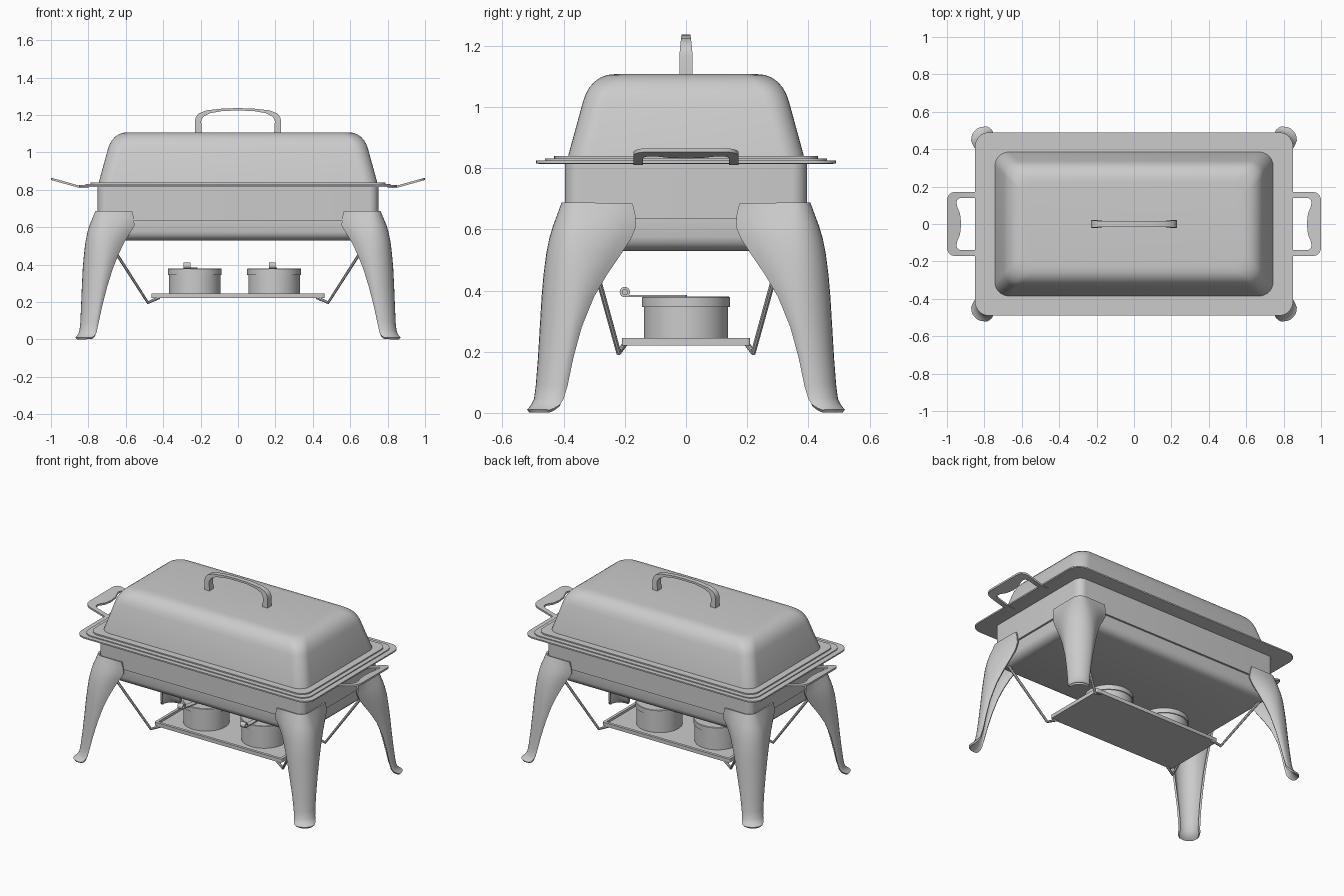
import bpy, bmesh, math
from mathutils import Vector

if "Cube" in bpy.data.objects:
    bpy.data.objects.remove(bpy.data.objects["Cube"])

steel = bpy.data.materials.new("brushed_steel")
steel.diffuse_color = (0.6, 0.6, 0.6, 1)
steel.use_nodes = True
steel.node_tree.nodes["Principled BSDF"].inputs["Base Color"].default_value = steel.diffuse_color


def finish(ob, angle=35):
    bpy.ops.object.select_all(action='DESELECT')
    ob.select_set(True)
    bpy.context.view_layer.objects.active = ob
    for m in list(ob.modifiers):
        bpy.ops.object.modifier_apply(modifier=m.name)
    if not ob.data.materials:
        ob.data.materials.append(steel)
    bpy.ops.object.shade_smooth_by_angle(angle=math.radians(angle))
    return ob


def loft(name, rings, closed=True, caps=(True, True), mirror=None, shell=0):
    """Skin a list of equally sized point rings."""
    bm = bmesh.new()
    vs = [[bm.verts.new(p) for p in r] for r in rings]
    n = len(rings[0])
    for a, b in zip(vs, vs[1:]):
        for i in range(n if closed else n - 1):
            j = (i + 1) % n
            bm.faces.new((a[i], a[j], b[j], b[i]))
    if caps[0]:
        bm.faces.new(vs[0][::-1])
    if caps[1]:
        bm.faces.new(vs[-1])
    bmesh.ops.recalc_face_normals(bm, faces=bm.faces)
    me = bpy.data.meshes.new(name)
    bm.to_mesh(me)
    bm.free()
    ob = bpy.data.objects.new(name, me)
    bpy.context.collection.objects.link(ob)
    if shell:
        s = ob.modifiers.new("shell", 'SOLIDIFY')
        s.thickness, s.offset = shell, 0
    if mirror:
        m = ob.modifiers.new("mirror", 'MIRROR')
        m.use_axis = mirror
        m.use_mirror_merge = False
    return finish(ob)


def rrect(hx, hy, r, z, seg=8):
    pts = []
    for k, (sx, sy) in enumerate(((1, 1), (-1, 1), (-1, -1), (1, -1))):
        for i in range(seg + 1):
            a = math.pi / 2 * (k + i / seg)
            pts.append((sx * (hx - r) + r * math.cos(a), sy * (hy - r) + r * math.sin(a), z))
    return pts


def circle(cx, cy, r, z, n=48):
    return [(cx + r * math.cos(2 * math.pi * i / n), cy + r * math.sin(2 * math.pi * i / n), z) for i in range(n)]


# water pan body with recessed rounded bottom
loft("pan_body", [rrect(0.75 - d, 0.395 - d, 0.05, z) for d, z in (
    (0, 0.82), (0, 0.635), (0.012, 0.635), (0.012, 0.575), (0.018, 0.555), (0.032, 0.539), (0.055, 0.53))])

# stepped rim
loft("pan_rim", [rrect(*p) for p in (
    (0.84, 0.48, 0.065, 0.814), (0.85, 0.49, 0.075, 0.816), (0.85, 0.49, 0.075, 0.825),
    (0.816, 0.461, 0.07, 0.825), (0.816, 0.461, 0.07, 0.831),
    (0.788, 0.431, 0.065, 0.831), (0.788, 0.431, 0.065, 0.839))])

# domed lid
loft("lid", [rrect(0.745 - d, 0.386 - d, 0.075, z) for d, z in (
    (0, 0.83), (0.002, 0.845), (0.05, 1.02), (0.058, 1.042), (0.07, 1.064), (0.087, 1.083),
    (0.107, 1.097), (0.13, 1.105), (0.16, 1.108))])

# arched lid handle: outer x, z, inner x, z, half width
half = [(0.23, 1.10, 0.193, 1.10, 0.021), (0.23, 1.17, 0.197, 1.165, 0.021), (0.225, 1.19, 0.193, 1.18, 0.02),
        (0.21, 1.209, 0.181, 1.194, 0.018), (0.17, 1.225, 0.15, 1.21, 0.016), (0.08, 1.235, 0.08, 1.222, 0.015)]
arch = half + [(0, 1.237, 0, 1.224, 0.015)] + [(-a, b, -c, d, w) for a, b, c, d, w in half[::-1]]
loft("lid_handle", [[(a, -w, b), (a, w, b), (c, w, d), (c, -w, d)] for a, b, c, d, w in arch])

# side carrying handles: outer x, y, inner x, y
half = [(0.80, 0.172, 0.80, 0.14), (0.85, 0.172, 0.85, 0.14), (0.955, 0.172, 0.925, 0.14), (0.975, 0.168, 0.938, 0.136),
        (0.99, 0.156, 0.946, 0.128), (0.998, 0.14, 0.949, 0.115), (1.0, 0.12, 0.946, 0.095), (1.0, 0.06, 0.93, 0.055)]
loop = half + [(1.0, 0, 0.924, 0)] + [(a, -b, c, -d) for a, b, c, d in half[::-1]]


def rise(x):
    return 0.817 + max(0, x - 0.85) * 0.28


loft("side_handles", [[(a, b, rise(a) - 0.006), (a, b, rise(a) + 0.006),
                       (c, d, rise(c) + 0.006), (c, d, rise(c) - 0.006)] for a, b, c, d in loop],
     mirror=(True, False, False))

# curved shell legs: z, outer x, outer y, inner x, inner y, corner radius, edge curl
rows = [(0.685, 0.757, 0.401, 0.566, 0.175, 0.05, 0.0), (0.65, 0.771, 0.414, 0.558, 0.167, 0.065, 0.016),
        (0.61, 0.788, 0.429, 0.556, 0.165, 0.08, 0.035), (0.57, 0.80, 0.441, 0.58, 0.182, 0.09, 0.045),
        (0.52, 0.81, 0.451, 0.612, 0.215, 0.095, 0.045), (0.45, 0.818, 0.46, 0.645, 0.263, 0.1, 0.035),
        (0.38, 0.824, 0.466, 0.673, 0.304, 0.1, 0.025), (0.28, 0.829, 0.472, 0.704, 0.345, 0.095, 0.015),
        (0.18, 0.833, 0.478, 0.73, 0.372, 0.085, 0.01), (0.09, 0.837, 0.485, 0.749, 0.39, 0.075, 0.006),
        (0.045, 0.842, 0.491, 0.757, 0.402, 0.072, 0.004), (0.025, 0.85, 0.5, 0.762, 0.412, 0.07, 0),
        (0.012, 0.86, 0.51, 0.772, 0.43, 0.066, 0), (0.006, 0.866, 0.516, 0.785, 0.445, 0.062, 0)]


def leg_section(z, xo, yo, xi, yi, r, k, n=5, seg=8):
    pts = []
    for i in range(n):
        f = 1 - i / n
        pts.append((xo - k * f * f, (yo - r) + (yi - yo + r) * f, z))
    for i in range(seg + 1):
        a = math.pi / 2 * i / seg
        pts.append((xo - r + r * math.cos(a), yo - r + r * math.sin(a), z))
    for i in range(1, n + 1):
        f = i / n
        pts.append(((xo - r) + (xi - xo + r) * f, yo - k * f * f, z))
    return pts


loft("legs", [leg_section(*r) for r in rows], closed=False, caps=(False, False),
     mirror=(True, True, False), shell=0.012)

# burner tray with raised lip
loft("burner_tray", [rrect(*p, seg=3) for p in (
    (0.463, 0.21, 0.01, 0.221), (0.463, 0.21, 0.01, 0.245), (0.445, 0.192, 0.008, 0.245), (0.445, 0.192, 0.008, 0.23))])

# wire struts hanging the tray
for sx in (-1, 1):
    for sy in (-1, 1):
        cu = bpy.data.curves.new("tray_strut", 'CURVE')
        cu.dimensions = '3D'
        cu.bevel_depth = 0.009
        cu.bevel_resolution = 2
        cu.use_fill_caps = True
        path = [(0.705, 0.316, 0.545), (0.482, 0.22, 0.197), (0.42, 0.2, 0.225)]
        sp = cu.splines.new('POLY')
        sp.points.add(len(path) - 1)
        for p, (x, y, z) in zip(sp.points, path):
            p.co = (sx * x, sy * y, z, 1)
        ob = bpy.data.objects.new("tray_strut", cu)
        bpy.context.collection.objects.link(ob)
        bpy.ops.object.select_all(action='DESELECT')
        ob.select_set(True)
        bpy.context.view_layer.objects.active = ob
        bpy.ops.object.convert(target='MESH')
        finish(bpy.context.object)

# burner cans with lids, levers and curled lever ends
for cx, kx in ((-0.231, -0.273), (0.193, 0.183)):
    loft("burner_can", [circle(cx, 0, r, z) for r, z in (
        (0.138, 0.229), (0.138, 0.346), (0.144, 0.346), (0.144, 0.377), (0.141, 0.38))])
    a, b = Vector((cx, 0, 0)), Vector((kx, -0.2, 0))
    side = Vector((b.y - a.y, a.x - b.x, 0)).normalized() * 0.015
    loft("burner_lever", [[p + side + Vector((0, 0, 0.379)), p - side + Vector((0, 0, 0.379)),
                           p - side + Vector((0, 0, 0.386)), p + side + Vector((0, 0, 0.386))] for p in (a, b)])
    curl = [(r * math.cos(t * math.pi / 8), r * math.sin(t * math.pi / 8)) for r in (0.017,) for t in range(16)]
    loft("lever_curl", [[(kx + dx, -0.2 + s * u, 0.395 + s * v) for u, v in curl]
                        for dx, s in ((0.008, 0.5), (0.018, 0.5), (0.018, 1), (-0.018, 1), (-0.018, 0.5), (-0.008, 0.5))])
